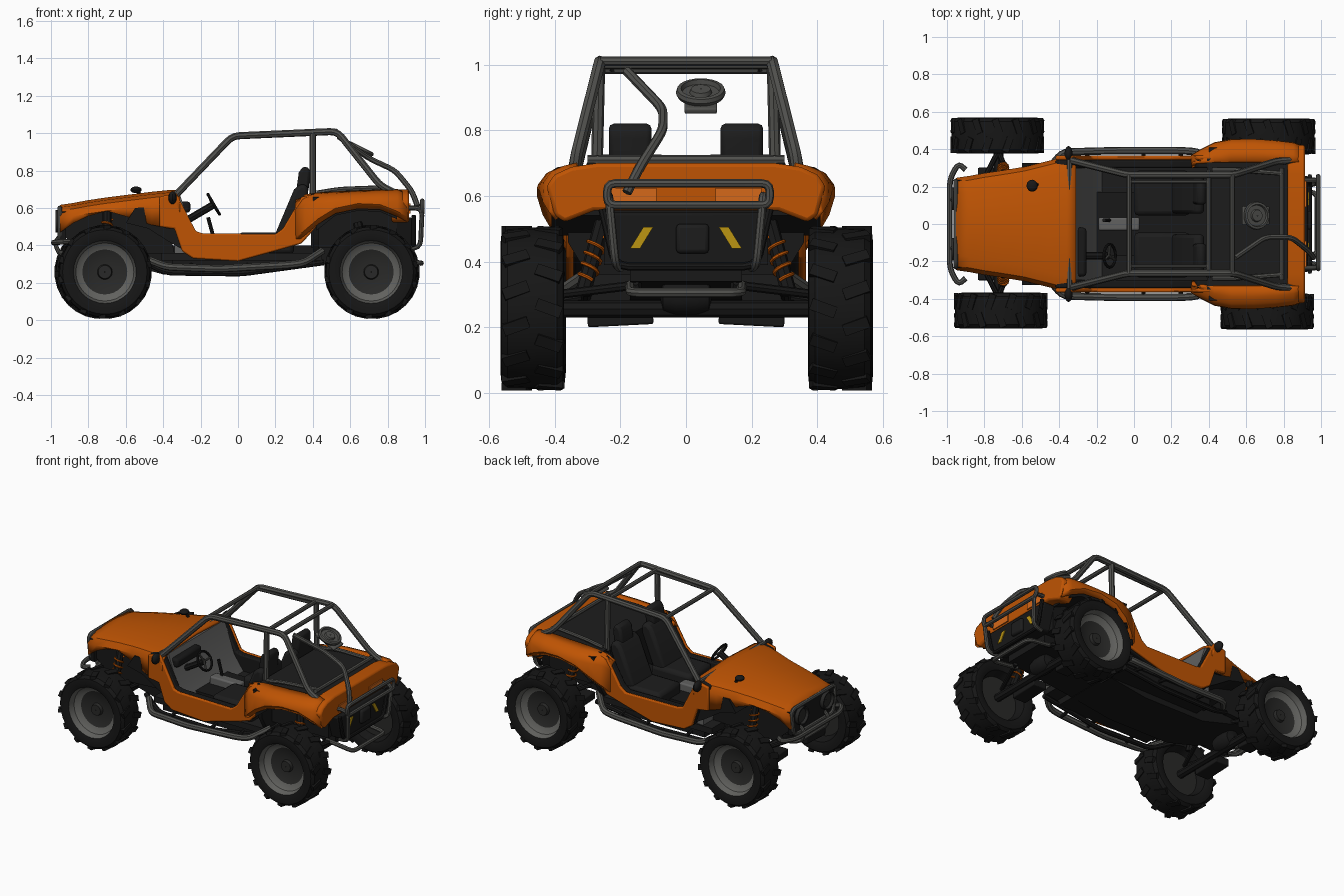
import bpy, bmesh, math
from mathutils import Vector, Matrix

if "Cube" in bpy.data.objects:
    bpy.data.objects.remove(bpy.data.objects["Cube"])

def mat(name, r, g, b):
    m = bpy.data.materials.new(name)
    m.diffuse_color = (r, g, b, 1)
    m.use_nodes = True
    m.node_tree.nodes["Principled BSDF"].inputs["Base Color"].default_value = m.diffuse_color
    return m

ORANGE = mat("orange_paint", 0.52, 0.088, 0.001)
TYRE = mat("tyre_black", 0.008, 0.008, 0.008)
BLACK = mat("black_plastic", 0.009, 0.009, 0.009)
SEAT = mat("seat_black", 0.012, 0.012, 0.012)
TUBE = mat("tube_grey", 0.08, 0.08, 0.074)
RIM = mat("rim_grey", 0.12, 0.12, 0.112)
DISC = mat("wheel_dark_grey", 0.022, 0.022, 0.021)
PANEL = mat("interior_grey", 0.12, 0.12, 0.118)
YELLOW = mat("yellow_reflector", 0.5, 0.3, 0.006)
AMBER = mat("amber_light", 0.66, 0.14, 0.01)

def finish(name, bm, mats, mirror=False, bevel=0, solid=0):
    bmesh.ops.recalc_face_normals(bm, faces=bm.faces)
    me = bpy.data.meshes.new(name)
    bm.to_mesh(me)
    bm.free()
    ob = bpy.data.objects.new(name, me)
    bpy.context.collection.objects.link(ob)
    for m in mats:
        me.materials.append(m)
    if mirror:
        md = ob.modifiers.new("mirror", 'MIRROR')
        md.use_axis = (False, True, False)
    if solid:
        md = ob.modifiers.new("solid", 'SOLIDIFY')
        md.thickness, md.offset = solid, 0
    if bevel:
        md = ob.modifiers.new("bevel", 'BEVEL')
        md.width, md.segments, md.limit_method = bevel, 2, 'ANGLE'
    return ob

def box(name, c, s, m, mirror=False, bevel=0, rot=None):
    bm = bmesh.new()
    mx = Matrix.Translation(c) @ (rot or Matrix()) @ Matrix.Diagonal((*s, 1))
    bmesh.ops.create_cube(bm, size=1, matrix=mx)
    return finish(name, bm, [m], mirror, bevel)

def prism(name, pts, axis, a, b, m, mirror=False, bevel=0):
    # polygon extruded along y (pts are x,z) or along x (pts are y,z)
    bm = bmesh.new()
    put = (lambda p, t: (p[0], t, p[1])) if axis == 'y' else (lambda p, t: (t, p[0], p[1]))
    lo = [bm.verts.new(put(p, a)) for p in pts]
    hi = [bm.verts.new(put(p, b)) for p in pts]
    bm.faces.new(lo)
    bm.faces.new(hi[::-1])
    for i in range(len(pts)):
        j = (i + 1) % len(pts)
        bm.faces.new((lo[i], lo[j], hi[j], hi[i]))
    return finish(name, bm, [m], mirror, bevel)

def loft(name, rows, m, solid):
    bm = bmesh.new()
    vs = [[bm.verts.new(p) for p in r] for r in rows]
    for r, q in zip(vs, vs[1:]):
        for i in range(len(r) - 1):
            bm.faces.new((r[i], r[i + 1], q[i + 1], q[i]))
    return finish(name, bm, [m], True, 0, solid)

def tube(name, pts, r, m=TUBE, mirror=False, closed=False, bend=0.04, res=2):
    # swept pipe with rounded bends
    P, n, out = [Vector(p) for p in pts], len(pts), []
    for i, p in enumerate(P):
        if bend == 0 or (not closed and i in (0, n - 1)):
            out.append(p)
            continue
        u, v = P[i - 1] - p, P[(i + 1) % n] - p
        a = p + u.normalized() * min(bend, u.length * .45)
        b = p + v.normalized() * min(bend, v.length * .45)
        out += [a * (1 - t) ** 2 + p * 2 * t * (1 - t) + b * t * t for t in (0, .33, .67, 1)]
    cu = bpy.data.curves.new(name, 'CURVE')
    cu.dimensions = '3D'
    cu.bevel_depth, cu.bevel_resolution, cu.use_fill_caps = r, res, True
    sp = cu.splines.new('POLY')
    sp.points.add(len(out) - 1)
    for q, p in zip(sp.points, out):
        q.co = (*p, 1)
    sp.use_cyclic_u = closed
    tmp = bpy.data.objects.new("tmp", cu)
    bpy.context.collection.objects.link(tmp)
    bpy.context.view_layer.update()
    me = bpy.data.meshes.new_from_object(tmp.evaluated_get(bpy.context.evaluated_depsgraph_get()))
    bpy.data.objects.remove(tmp)
    bm = bmesh.new()
    bm.from_mesh(me)
    for f in bm.faces:
        f.material_index = 0
    return finish(name, bm, [m], mirror)

def lathe(bm, prof, n, mx, index=lambda r, t: 0):
    # profile of (radius, height) turned about local z
    rings = [[bm.verts.new(mx @ Vector((r * math.cos(k * math.tau / n), r * math.sin(k * math.tau / n), t)))
              for k in range(n)] for r, t in prof]
    for i in range(len(prof) - 1):
        for k in range(n):
            f = bm.faces.new((rings[i][k], rings[i][(k + 1) % n], rings[i + 1][(k + 1) % n], rings[i + 1][k]))
            f.material_index = index((prof[i][0] + prof[i + 1][0]) / 2, (prof[i][1] + prof[i + 1][1]) / 2)

def turned(name, prof, c, normal, m, mirror=False, n=24):
    bm = bmesh.new()
    lathe(bm, prof, n, Matrix.Translation(c) @ Vector(normal).to_track_quat('Z', 'Y').to_matrix().to_4x4())
    return finish(name, bm, [m], mirror)

# Wheels: tyre, dished rim, hub and low tread lugs
PROF = [(.002, -.03), (.145, -.03), (.165, -.085), (.195, -.097), (.226, -.094), (.242, -.075), (.246, 0),
        (.242, .075), (.226, .094), (.195, .097), (.168, .088), (.155, .05), (.12, .025), (.04, .02), (.035, .04), (.002, .04)]
def wheel(name, x, y):
    bm = bmesh.new()
    s = 1 if y > 0 else -1
    mx = Matrix.Translation((x, y, .258)) @ Matrix.Rotation(-s * math.pi / 2, 4, 'X')
    lathe(bm, PROF, 32, mx, lambda r, t: 0 if r > .166 or t < -.03 else (1 if r > .13 else 2))
    for k in range(28):
        side = 1 if k % 2 else -1
        lug = (mx @ Matrix.Rotation(k * math.tau / 28, 4, 'Z') @ Matrix.Translation((.239, 0, side * .05))
               @ Matrix.Rotation(side * .35, 4, 'X') @ Matrix.Diagonal((.022, .036, .08, 1)))
        bmesh.ops.create_cube(bm, size=1, matrix=lug)
    finish(name, bm, [TYRE, RIM, DISC])
wheel("front_wheel_left", -.73, .473)
wheel("front_wheel_right", -.712, -.463)
wheel("rear_wheel_left", .72, .468)
wheel("rear_wheel_right", .712, -.468)

# Hood with front fenders
rows = []
for x, w, zb, zt in [(-.95, .235, .47, .605), (-.88, .245, .52, .615), (-.8, .26, .56, .63), (-.7, .275, .59, .645),
                     (-.58, .295, .55, .66), (-.46, .325, .51, .675), (-.36, .35, .49, .685), (-.31, .355, .49, .685)]:
    rows.append([(x, w, zb), (x, w + .005, zt - .06), (x, w - .015, zt - .025), (x, w - .07, zt - .008), (x, 0, zt + .005)])
loft("hood", rows, ORANGE, .014)
prism("wheel_bay", [(-.93, .45), (-.93, .59), (-.4, .65), (-.34, .36), (-.8, .34)], 'y', -.2, .2, BLACK)
prism("front_well_liner", [(-.6, .52), (-.55, .6), (-.34, .62), (-.3, .38), (-.37, .42), (-.48, .49)], 'y', -.325, .325, BLACK)

# Grille, frame and headlights
prism("grille", [(-.22, .42), (.22, .42), (.235, .58), (.17, .6), (-.17, .6), (-.235, .58)], 'x', -.95, -.92, BLACK)
tube("grille_frame", [(-.953, -.21, .42), (-.953, .21, .42), (-.953, .235, .6), (-.953, -.235, .6)], .013, closed=True)
turned("headlight", [(.002, .0), (.045, .004), (.052, .02), (.06, .02), (.06, -.03)], (-.955, .135, .53), (-1, 0, 0), DISC, True)

# Door sills: thin orange skin with black inner trim
SILL = [(-.42, .66), (-.33, .68), (-.225, .475), (-.19, .465), (.2, .46), (.24, .49), (.34, .66), (.42, .675),
        (.42, .5), (.34, .41), (.2, .37), (0, .315), (-.24, .33), (-.3, .37), (-.34, .49), (-.42, .5)]
prism("side_body", SILL, 'y', .343, .365, ORANGE, True, .008)
prism("sill_trim", SILL, 'y', .3, .342, BLACK, True, .008)

# Rear fenders and tail
rows = []
for x, w, zb, zt in [(.31, .365, .42, .64), (.36, .395, .46, .67), (.43, .43, .52, .677), (.52, .447, .575, .682), (.64, .447, .6, .687),
                     (.76, .44, .595, .692), (.85, .43, .56, .695), (.905, .412, .53, .675)]:
    rows.append([(x, w - .02, zb), (x, w, zb + .025), (x, w - .003, zt - .055), (x, w - .025, zt - .025), (x, w - .06, zt - .01), (x, .33, zt)])
loft("rear_fender", rows, ORANGE, .014)
prism("tail_body", [(.27, .7), (.35, .688), (.4, .665), (.425, .63), (.4, .54), (.37, .52), (.28, .555),
                    (-.28, .555), (-.37, .52), (-.4, .54), (-.425, .63), (-.4, .665), (-.35, .688), (-.27, .7)],
      'x', .82, .915, ORANGE, False, .012)
prism("rear_well_liner", [(.42, .48), (.52, .56), (.64, .585), (.76, .58), (.85, .54), (.85, .66), (.4, .66)], 'y', -.41, .41, BLACK)
prism("rear_bulkhead", [(-.36, .56), (-.36, .46), (-.3, .36), (.3, .36), (.36, .46), (.36, .56)], 'x', .4, .43, BLACK)
box("rear_bay", (.62, 0, .53), (.46, .5, .28), BLACK)
box("rear_deck", (.61, 0, .665), (.44, .7, .02), SEAT)

# Tailgate panel with reflectors and lights
prism("tail_panel", [(-.21, .385), (.21, .385), (.26, .55), (-.26, .55)], 'x', .84, .93, BLACK, False, .01)
tube("tail_panel_frame", [(.94, -.255, .56), (.94, -.215, .385), (.94, .215, .385), (.94, .255, .56)], .012, BLACK)
box("tail_hatch", (.935, .02, .47), (.03, .1, .09), SEAT, False, .012)
prism("tail_reflector", [(.1, .505), (.13, .505), (.17, .44), (.14, .44)], 'x', .93, .936, YELLOW, True)
box("tail_light", (.918, .16, .597), (.009, .14, .055), AMBER, True)

# Cabin: floor, dash, firewall, controls
box("floor", (.02, 0, .34), (.86, .62, .04), SEAT)
prism("firewall", [(-.34, .67), (-.31, .67), (-.24, .46), (-.17, .36), (-.34, .36)], 'y', -.3, .3, PANEL)
box("dashboard", (-.285, -.15, .605), (.06, .26, .06), BLACK, False, .015)
box("console", (-.08, 0, .4), (.22, .07, .1), PANEL, False, .01)
tube("gear_lever", [(-.13, .02, .44), (-.16, .02, .55)], .01, BLACK)
tube("steering_column", [(-.28, -.17, .53), (-.135, -.17, .615)], .02, BLACK)
a = Vector((.86, 0, .5)).to_track_quat('Z', 'Y')
rim = [Vector((-.13, -.17, .62)) + a @ Vector((.062 * math.cos(k * .3927), .062 * math.sin(k * .3927), 0)) for k in range(16)]
tube("steering_wheel", rim, .008, BLACK, closed=True, bend=0)
for k in (0, 5, 11):
    tube("steering_spoke", [rim[k], (-.135, -.17, .617)], .007, TUBE)

# Seats
box("seat_cushion", (.15, .165, .41), (.3, .24, .12), SEAT, True, .025)
prism("seat_back", [(.19, .44), (.29, .44), (.375, .66), (.375, .72), (.335, .73), (.3, .7)], 'y', .055, .275, SEAT, True, .02)
prism("headrest", [(.31, .68), (.375, .68), (.388, .79), (.375, .82), (.345, .82), (.325, .79)], 'y', .105, .235, SEAT, True, .015)

# Roll cage
tube("cage_side", [(-.36, .345, .64), (-.03, .262, .985), (.53, .262, 1.01), (.76, .335, .72), (.84, .34, .68)], .019, mirror=True)
tube("cage_post", [(.4, .264, 1.0), (.4, .272, .66)], .018, mirror=True)
for x, z, w in [(-.025, .985, .26), (.4, 1.0, .26), (.525, 1.01, .26), (-.345, .675, .345), (.79, .71, .3)]:
    tube("cage_crossbar", [(x, -w, z), (x, w, z)], .014)
tube("roof_rail", [(-.025, .225, .985), (.4, .225, 1.0)], .009, mirror=True)
tube("deck_rail", [(.42, .29, .68), (.54, .29, .7), (.8, .27, .71)], .013, mirror=True)
tube("bent_pipe", [(.54, -.18, .98), (.7, -.07, .865), (.84, -.07, .8), (.93, -.14, .69), (.96, -.18, .61)], .015)

# Tilted round cap above the rear deck
nrm = Vector((.45, 0, .9)).normalized()
turned("round_cap", [(.002, .012), (.03, .012), (.034, .0), (.056, .0), (.06, .014), (.072, .012), (.076, 0), (.07, -.012), (.002, -.012)],
       (.655, .045, .915), nrm, TUBE)
box("cap_base", (.65, .045, .893), (.1, .16, .02), TUBE, False, .006, nrm.to_track_quat('Z', 'Y').to_matrix().to_4x4())

# Mirrors
def blob(name, c, s, m, mirror=False):
    bm = bmesh.new()
    bmesh.ops.create_uvsphere(bm, u_segments=12, v_segments=8, radius=1, matrix=Matrix.Translation(c) @ Matrix.Diagonal((*s, 1)))
    finish(name, bm, [m], mirror)
blob("side_mirror", (-.35, .375, .655), (.022, .042, .035), BLACK, True)
tube("hood_mirror_stem", [(-.51, .21, .655), (-.54, .21, .695)], .009, BLACK)
blob("hood_mirror", (-.545, .205, .697), (.03, .032, .018), BLACK)

# Bumpers and side steps
tube("front_bumper", [(-.9, -.29, .42), (-.94, -.325, .42), (-.985, -.24, .415), (-.985, .24, .415), (-.94, .325, .42), (-.9, .29, .42)], .015)
tube("front_lower_bar", [(-.82, -.17, .34), (-.95, -.17, .36), (-.95, .17, .36), (-.82, .17, .34)], .014)
tube("bumper_post", [(-.95, .13, .35), (-.985, .13, .415), (-.93, .13, .47)], .012, mirror=True)
tube("rear_bumper", [(.985, -.24, .572), (.985, .255, .572), (.985, .255, .638), (.985, -.24, .638)], .013, closed=True, bend=.025)
tube("bumper_hanger", [(.9, .235, .6), (.985, .235, .6), (.975, .215, .39), (.9, .2, .38)], .013, mirror=True)
tube("rear_lower_bar", [(.78, -.17, .33), (.98, -.17, .305), (.98, .17, .305), (.78, .17, .33)], .014)
tube("side_step", [(-.47, .28, .32), (-.38, .385, .285), (-.1, .392, .275), (.26, .392, .295), (.35, .385, .305), (.45, .29, .37)], .02, mirror=True)
tube("sill_tube", [(-.52, .24, .32), (-.38, .3, .255), (.02, .31, .25), (.46, .3, .31)], .016, BLACK, True)
for x in (-.25, .05, .25):
    tube("step_bracket", [(x, .27, .3), (x, .39, .28)], .011, BLACK, True)

# Underbody and axles
prism("skid_plate", [(-.9, .4), (-.6, .3), (-.4, .245), (.05, .24), (.4, .29), (.85, .34), (.85, .4), (-.5, .4)], 'y', -.17, .17, BLACK)
box("underbody", (0, 0, .305), (.7, .6, .05), BLACK)
for part, x in (("front", -.725), ("rear", .718)):
    tube(part + "_axle", [(x, -.43, .256), (x, .43, .256)], .026, BLACK)
    turned(part + "_differential", [(.002, .08), (.05, .07), (.06, .03), (.06, -.03), (.05, -.07), (.002, -.08)], (x, 0, .295), (0, 1, 0), BLACK, n=16)
    box(part + "_lower_arm", (x - .06, .2, .23), (.1, .2, .05), BLACK, True, .006, Matrix.Rotation(-.05, 4, 'X'))
    for d in (-.13, .1):
        tube(part + "_control_arm", [(x + d, .14, .33), (x, .39, .3)], .014, BLACK, True)

# Coil-over shocks
for part, lo, hi in (("front", (-.7, .315, .36), (-.7, .25, .585)), ("rear", (.69, .315, .3), (.64, .255, .52))):
    lo, hi = Vector(lo), Vector(hi)
    q = (hi - lo).to_track_quat('Z', 'Y')
    coil = [lo.lerp(hi, .2 + .6 * k / 40) + q @ Vector((.028 * math.cos(k * .628), .028 * math.sin(k * .628), 0)) for k in range(41)]
    tube(part + "_shock_spring", coil, .006, ORANGE, True, bend=0, res=1)
    tube(part + "_shock_body", [lo, hi], .024, BLACK, True)

# Smooth shading with sharp edges kept
for ob in bpy.context.scene.objects:
    ob.select_set(True)
    bpy.context.view_layer.objects.active = ob
bpy.ops.object.shade_smooth_by_angle(angle=math.radians(35))
